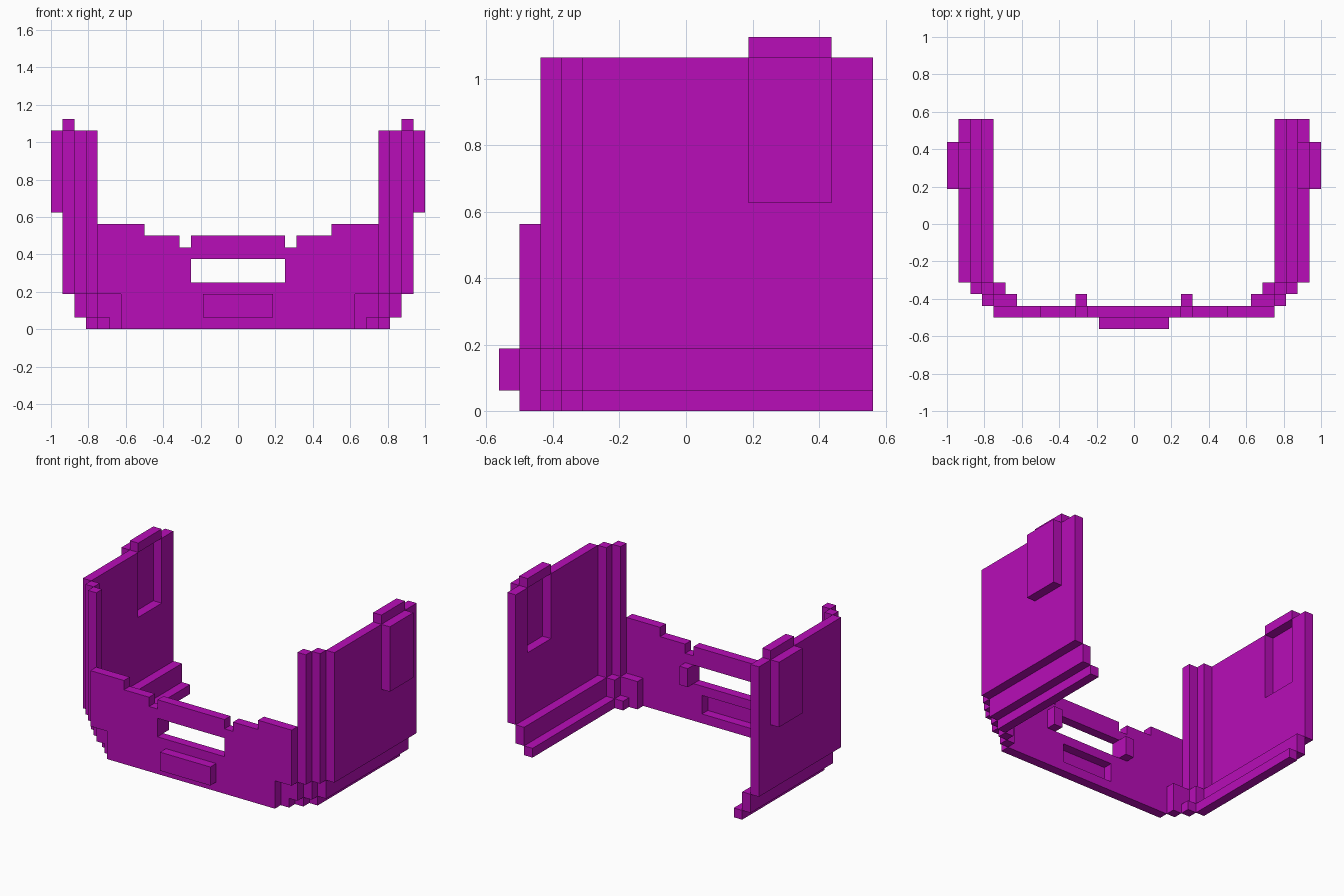
import bpy
import bmesh
from mathutils import Vector

U = 1 / 16  # every dimension is a whole number of these units

cube = bpy.data.objects.get("Cube")
if cube:
    bpy.data.objects.remove(cube, do_unlink=True)

purple = bpy.data.materials.new("magenta_purple")
purple.use_nodes = True
colour = (0.48, 0.004, 0.48, 1)
purple.diffuse_color = colour
purple.node_tree.nodes["Principled BSDF"].inputs["Base Color"].default_value = colour


def prism(name, points, push):
    """Extrude a flat outline along push, both in units."""
    bm = bmesh.new()
    face = bm.faces.new([bm.verts.new(Vector(p) * U) for p in points])
    grown = bmesh.ops.extrude_face_region(bm, geom=[face])["geom"]
    moved = [v for v in grown if isinstance(v, bmesh.types.BMVert)]
    bmesh.ops.translate(bm, verts=moved, vec=Vector(push) * U)
    bmesh.ops.recalc_face_normals(bm, faces=bm.faces)
    mesh = bpy.data.meshes.new(name)
    bm.to_mesh(mesh)
    bm.free()
    mesh.materials.append(purple)
    obj = bpy.data.objects.new(name, mesh)
    bpy.context.collection.objects.link(obj)
    return obj


def box(name, x, y, z):
    base = [(x[0], y[0], z[0]), (x[1], y[0], z[0]), (x[1], y[1], z[0]), (x[0], y[1], z[0])]
    return prism(name, base, (0, 0, z[1] - z[0]))


def pair(name, x, y, z):
    """A box on the left side and its mirror image on the right."""
    box("left_" + name, x, y, z)
    box("right_" + name, (-x[1], -x[0]), y, z)


# Front wall: stepped outline, with a window and a plate recess cut through
half = [(10, 0), (10, 3), (12, 3), (12, 9), (8, 9), (8, 8), (5, 8), (5, 7), (4, 7), (4, 8)]
outline = half + [(-x, z) for x, z in reversed(half)]
front = prism("front_wall", [(x, -8, z) for x, z in outline], (0, 1, 0))
cutters = [box("window_cutter", (-4, 4), (-10, -5), (4, 6)),
           box("recess_cutter", (-3, 3), (-10, -5), (1, 3))]
for cutter in cutters:
    cutter.hide_render = True
    mod = front.modifiers.new("cut", "BOOLEAN")
    mod.operation = "DIFFERENCE"
    mod.solver = "EXACT"
    mod.object = cutter
bpy.context.view_layer.update()
baked = bpy.data.meshes.new_from_object(front.evaluated_get(bpy.context.evaluated_depsgraph_get()))
front.modifiers.clear()
front.data = baked
for cutter in cutters:
    bpy.data.objects.remove(cutter, do_unlink=True)

# Raised plate in front of the recess, and posts behind the window
box("front_plate", (-3, 3), (-9, -8), (1, 3))
pair("window_post", (4, 5), (-7, -6), (4, 6))

# Side walls with an inner pocket, closed by an outer panel and a cap
wall = [(-5, 3), (9, 3), (9, 17), (7, 17), (7, 10), (3, 10), (3, 17), (-5, 17)]
for side, name in ((1, "left"), (-1, "right")):
    prism(name + "_side_wall", [(14 * side, y, z) for y, z in wall], (side, 0, 0))
pair("pocket_panel", (15, 16), (3, 7), (10, 17))
pair("pocket_cap", (14, 15), (3, 7), (17, 18))

# Stepped skirts under the side walls and stepped corners at the front
pair("upper_skirt", (13, 14), (-5, 9), (1, 3))
pair("lower_skirt", (12, 13), (-5, 9), (0, 1))
for label, y, top_x, mid_x, low_x in (("inner", -6, (13, 14), (12, 13), (11, 12)),
                                      ("outer", -7, (12, 13), (10, 12), (10, 11))):
    depth = (y, y + 1)
    pair(label + "_corner_post", top_x, depth, (3, 17))
    pair(label + "_corner_middle", mid_x, depth, (1, 3))
    pair(label + "_corner_foot", low_x, depth, (0, 1))
